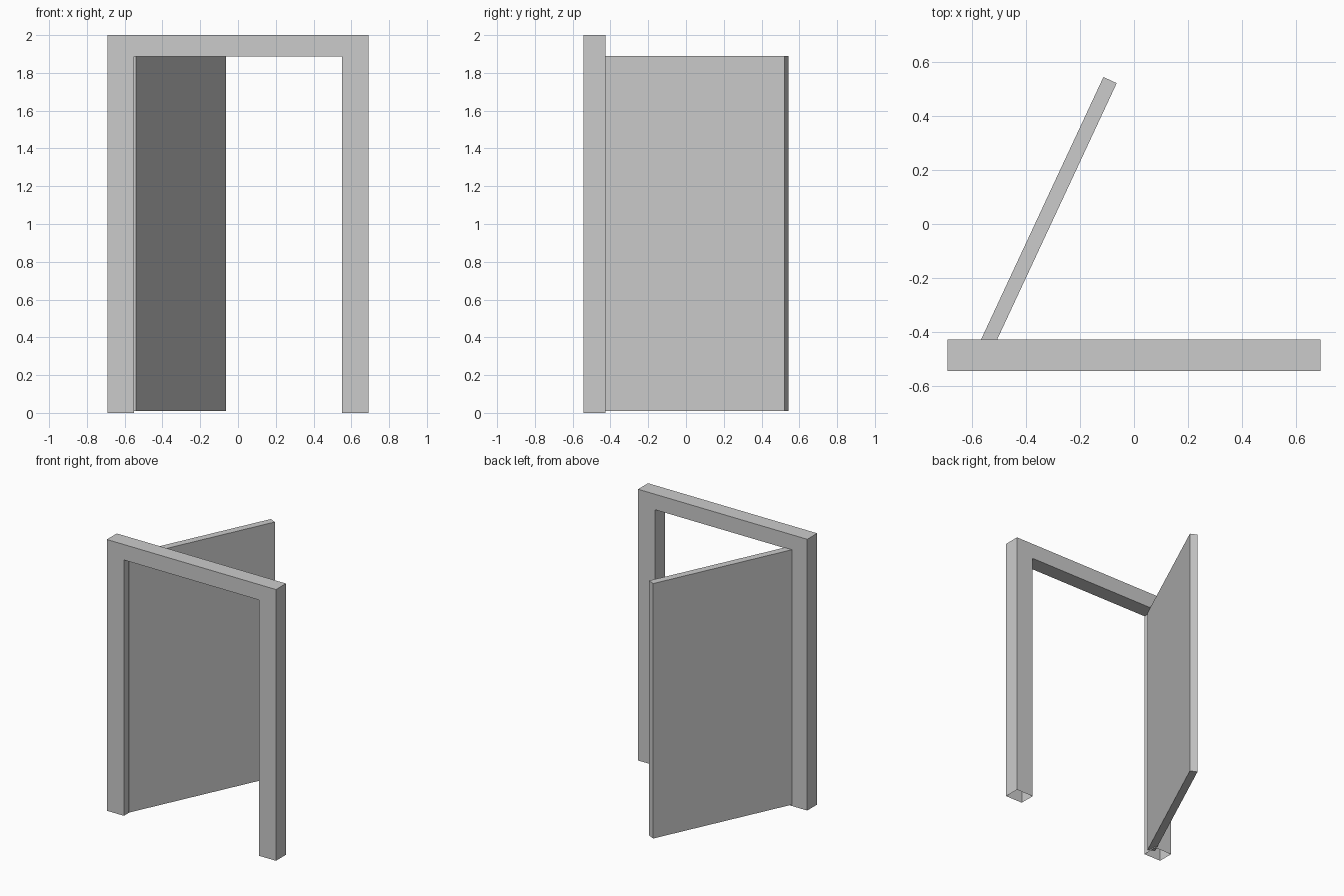
import bpy, bmesh
from math import radians
from mathutils import Matrix, Vector

if "Cube" in bpy.data.objects:
    bpy.data.objects.remove(bpy.data.objects["Cube"])


def finish(bm, name):
    bmesh.ops.recalc_face_normals(bm, faces=bm.faces)
    mesh = bpy.data.meshes.new(name)
    bm.to_mesh(mesh)
    bm.free()
    obj = bpy.data.objects.new(name, mesh)
    bpy.context.collection.objects.link(obj)
    return obj


# Door frame: upside-down U profile extruded in y, open under the legs
W, IN, TOP = 0.69, 0.55, 1.886
Y0, Y1 = -0.543, -0.427
half = [(IN, 0), (W, 0), (W, 2), (0, 2), (0, TOP), (IN, TOP)]
bm = bmesh.new()
face = bm.faces.new([bm.verts.new((x, Y0, z)) for x, z in half])
res = bmesh.ops.extrude_face_region(bm, geom=[face], use_keep_orig=True)
bmesh.ops.translate(bm, vec=(0, Y1 - Y0, 0),
                    verts=[v for v in res["geom"] if isinstance(v, bmesh.types.BMVert)])
bmesh.ops.recalc_face_normals(bm, faces=bm.faces)
unwanted = [f for f in bm.faces
            if all(v.co.z < 1e-4 for v in f.verts) or all(abs(v.co.x) < 1e-4 for v in f.verts)]
bmesh.ops.delete(bm, geom=unwanted, context='FACES_ONLY')
frame = finish(bm, "door_frame")
mirror = frame.modifiers.new("mirror", 'MIRROR')
mirror.use_axis[0] = True

# Door panel: thin slab hinged at the left jamb, swung open 65 degrees
LENGTH, THICK, Z0, Z1 = 1.124, 0.054, 0.01, 1.89
bm = bmesh.new()
bmesh.ops.create_cube(bm, size=1)
bmesh.ops.scale(bm, vec=(LENGTH, THICK, Z1 - Z0), verts=bm.verts)
bmesh.ops.translate(bm, vec=(LENGTH / 2, THICK / 2, (Z0 + Z1) / 2), verts=bm.verts)
door = finish(bm, "door_panel")
door.matrix_world = (Matrix.Translation(Vector((-0.539, -0.498, 0)))
                     @ Matrix.Rotation(radians(65), 4, 'Z'))
